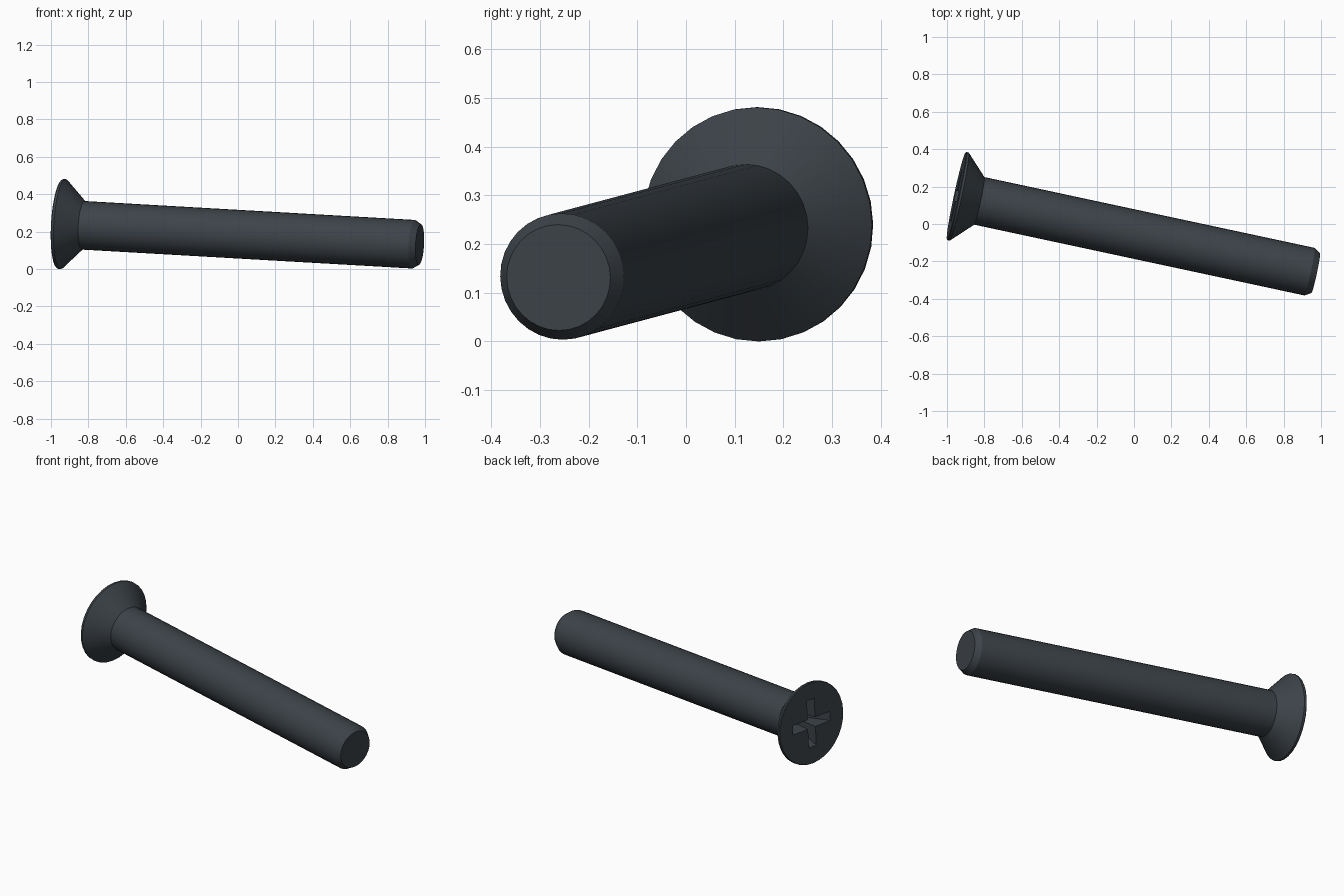
import bpy, bmesh, math
from mathutils import Vector, Matrix

cube = bpy.data.objects.get("Cube")
if cube:
    bpy.data.objects.remove(cube, do_unlink=True)

SEGMENTS = 32
HEAD_R, SHANK_R, TIP_R = 0.241, 0.13, 0.109
HEAD_POS = Vector((-0.95, 0.15, 0.241))
TIP_POS = Vector((0.972, -0.262, 0.131))
LENGTH = (TIP_POS - HEAD_POS).length

# Dark blackened steel
steel = bpy.data.materials.new("dark_steel")
steel.use_nodes = True
colour = (0.046, 0.056, 0.066, 1)
steel.diffuse_color = colour
steel.node_tree.nodes["Principled BSDF"].inputs["Base Color"].default_value = colour


def make_object(name, bm):
    bmesh.ops.recalc_face_normals(bm, faces=bm.faces)
    mesh = bpy.data.meshes.new(name)
    bm.to_mesh(mesh)
    bm.free()
    mesh.materials.append(steel)
    obj = bpy.data.objects.new(name, mesh)
    bpy.context.collection.objects.link(obj)
    return obj


def loft(name, rings):
    """Join rings of points in order and cap both ends."""
    bm = bmesh.new()
    loops = [[bm.verts.new(p) for p in ring] for ring in rings]
    n = len(loops[0])
    for a, b in zip(loops, loops[1:]):
        for i in range(n):
            j = (i + 1) % n
            bm.faces.new((a[i], a[j], b[j], b[i]))
    bm.faces.new(loops[0][::-1])
    bm.faces.new(loops[-1])
    return make_object(name, bm)


def circle(radius, z):
    return [(radius * math.cos(math.tau * i / SEGMENTS),
             radius * math.sin(math.tau * i / SEGMENTS), z) for i in range(SEGMENTS)]


def cross(arm, width, z):
    corner = [Vector((arm, -width, z)), Vector((arm, width, z)), Vector((width, width, z))]
    return [Matrix.Rotation(math.pi / 2 * k, 3, 'Z') @ p for k in range(4) for p in corner]


# Countersunk head, plain shank and chamfered tip, running along local z
profile = [(HEAD_R - 0.003, 0), (HEAD_R, 0.004), (HEAD_R, 0.016), (SHANK_R, 0.126),
           (SHANK_R, LENGTH - 0.034), (TIP_R, LENGTH)]
screw = loft("countersunk_screw", [circle(r, z) for r, z in profile])

# Tapered cross recess in the head
cutter = loft("recess_cutter", [cross(0.145, 0.028, -0.01), cross(0.06, 0.022, 0.16)])
cutter.hide_render = True
cut = screw.modifiers.new("cross_recess", 'BOOLEAN')
cut.operation = 'DIFFERENCE'
cut.solver = 'EXACT'
cut.object = cutter

bpy.ops.object.select_all(action='DESELECT')
screw.select_set(True)
bpy.context.view_layer.objects.active = screw
bpy.ops.object.modifier_apply(modifier=cut.name)
bpy.data.objects.remove(cutter, do_unlink=True)
bpy.ops.object.shade_smooth_by_angle(angle=math.radians(25))

# Lay the screw down along its tilted axis
axis = (TIP_POS - HEAD_POS).normalized()
screw.rotation_euler = axis.to_track_quat('Z', 'Y').to_euler()
screw.location = HEAD_POS
